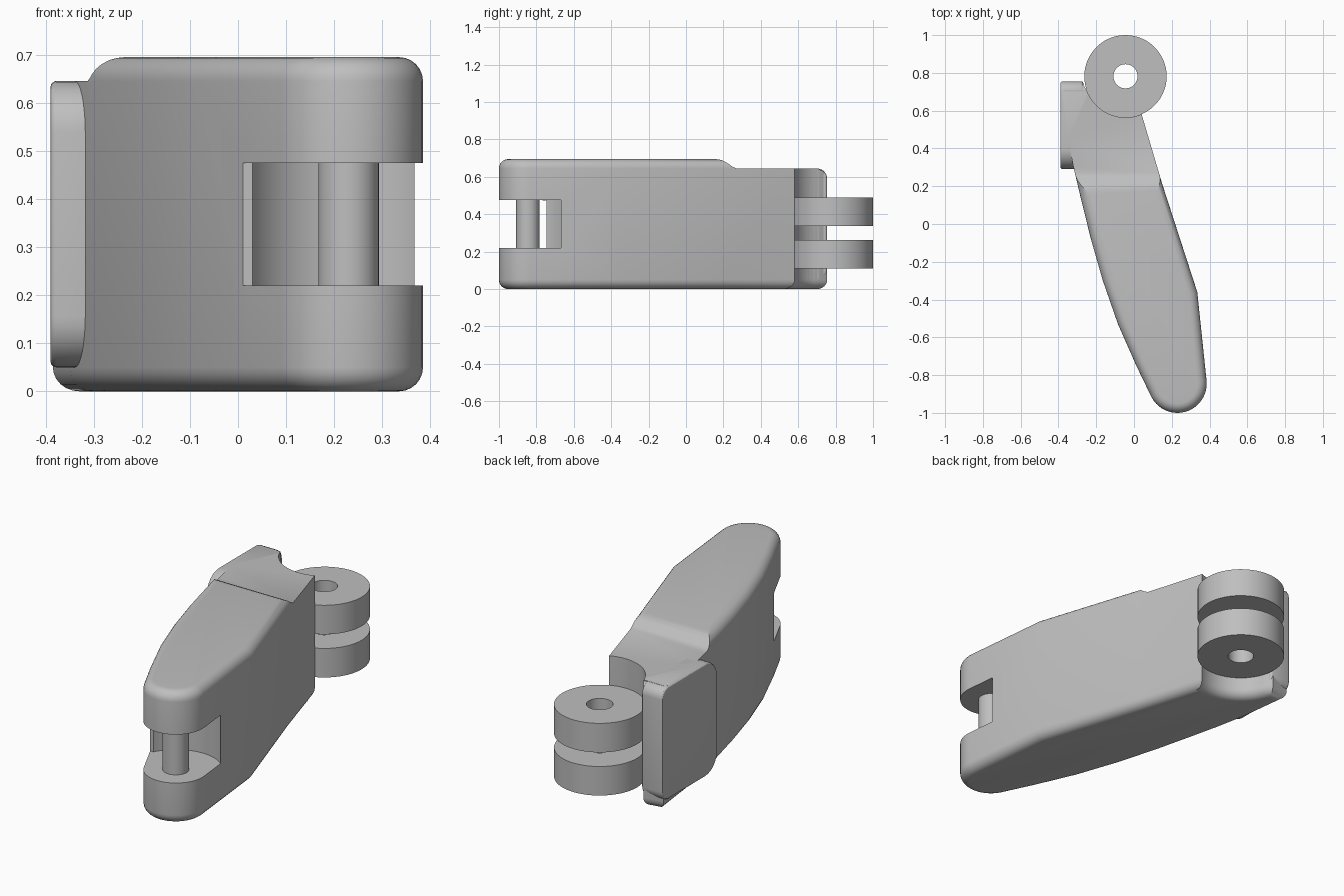
import bpy, bmesh
from math import sin, cos, radians
from mathutils import Matrix

if "Cube" in bpy.data.objects:
    bpy.data.objects.remove(bpy.data.objects["Cube"])

GREY = (0.52, 0.52, 0.52, 1)
mat = bpy.data.materials.new("plain_grey")
mat.use_nodes = True
mat.diffuse_color = GREY
mat.node_tree.nodes["Principled BSDF"].inputs["Base Color"].default_value = GREY

PIN = (0.23, -0.845)
HINGE = (-0.045, 0.782)
HINGE_R = 0.218


def arc(c, r, a, b, n):
    angles = [radians(a + (b - a) * i / n) for i in range(n + 1)]
    return [(c[0] + r * cos(t), c[1] + r * sin(t)) for t in angles]


def prism(name, outline, lo, hi, axis="z", fillet=0, segments=6):
    """Extrude an outline along z (xy outline) or x (yz outline), rounding the end rims."""
    bm = bmesh.new()
    face = bm.faces.new([bm.verts.new((u, v, lo)) for u, v in outline])
    top = bmesh.ops.extrude_face_region(bm, geom=[face])["geom"]
    bmesh.ops.translate(bm, vec=(0, 0, hi - lo),
                        verts=[g for g in top if isinstance(g, bmesh.types.BMVert)])
    bmesh.ops.recalc_face_normals(bm, faces=bm.faces)
    if fillet:
        rims = [e for e in bm.edges if abs(e.verts[0].co.z - e.verts[1].co.z) < 1e-5]
        bmesh.ops.bevel(bm, geom=rims, offset=fillet, segments=segments, profile=0.5,
                        affect="EDGES", clamp_overlap=False)
    if axis == "x":
        bm.transform(Matrix(((0, 0, 1, 0), (1, 0, 0, 0), (0, 1, 0, 0), (0, 0, 0, 1))))
    mesh = bpy.data.meshes.new(name)
    bm.to_mesh(mesh)
    bm.free()
    mesh.materials.append(mat)
    ob = bpy.data.objects.new(name, mesh)
    bpy.context.collection.objects.link(ob)
    return ob


def activate(ob):
    bpy.ops.object.select_all(action="DESELECT")
    ob.select_set(True)
    bpy.context.view_layer.objects.active = ob


def cut(ob, cutter):
    cutter.hide_render = True
    activate(ob)
    mod = ob.modifiers.new("cut", "BOOLEAN")
    mod.operation, mod.solver, mod.object = "DIFFERENCE", "EXACT", cutter
    bpy.ops.object.modifier_apply(modifier=mod.name)
    bpy.data.objects.remove(cutter)


def smooth(ob):
    activate(ob)
    bpy.ops.object.shade_smooth_by_angle(angle=radians(30))


# Tapered lever body with a scoop for the hinge
curved_side = [(-0.35, 0.45), (-0.32, 0.30), (-0.28, 0.13), (-0.228, -0.08),
               (-0.165, -0.30), (-0.085, -0.53), (0.01, -0.745)]
outline = (arc(PIN, 0.155, -153, 5, 20) + [(0.335, -0.36), (0.15, 0.21)]
           + arc(HINGE, HINGE_R, -67, -160, 16)
           + [(-0.28, 0.755), (-0.385, 0.735)] + curved_side)
body = prism("lever_body", outline, 0, 0.695, fillet=0.05)

# Lowered rear top, reached by a short ramp
step = [(0.15, 0.8), (0.15, 0.697), (0.19, 0.69), (0.22, 0.675), (0.25, 0.653), (0.27, 0.645),
        (0.70, 0.645), (0.735, 0.63), (0.755, 0.58), (0.9, 0.58), (0.9, 0.8)]
cut(body, prism("step_cutter", step, -1, 1, axis="x"))

# Slot around the front pin
cut(body, prism("slot_cutter", arc(PIN, 0.224, 0, 354, 59), 0.22, 0.475))
front = [(-0.3, -1.1), (0.6, -1.1), (0.6, -0.745), (-0.3, -0.745)]
cut(body, prism("slot_front_cutter", front, 0.2201, 0.4749))
smooth(body)

# Pin across the slot
smooth(prism("front_pin", arc(PIN, 0.063, 0, 350, 35), 0.2, 0.5))

# Side pad with rounded front corners
pad = (arc((0.395, 0.155), 0.105, 270, 180, 8) + arc((0.395, 0.54), 0.105, 180, 90, 8)
       + arc((0.70, 0.59), 0.055, 90, 0, 6) + arc((0.70, 0.105), 0.055, 0, -90, 6))
smooth(prism("side_pad", pad, -0.39, -0.268, axis="x", fillet=0.012, segments=3))

# Stop block filling the corner beside the hinge
stop = [(-0.37, 0.5), (-0.2, 0.5), (-0.2, 0.71), (-0.37, 0.71)]
block = prism("hinge_stop", stop, 0.055, 0.6445)
cut(block, prism("stop_cutter", arc(HINGE, HINGE_R, 0, 354, 59), 0, 0.7))
smooth(block)

# Two hinge rings with a common bore
for name, lo, hi in (("lower_hinge_ring", 0.11, 0.263), ("upper_hinge_ring", 0.337, 0.49)):
    ring = prism(name, arc(HINGE, HINGE_R, 0, 354, 59), lo, hi)
    cut(ring, prism("bore_cutter", arc(HINGE, 0.064, 0, 350, 35), 0, 1))
    smooth(ring)
